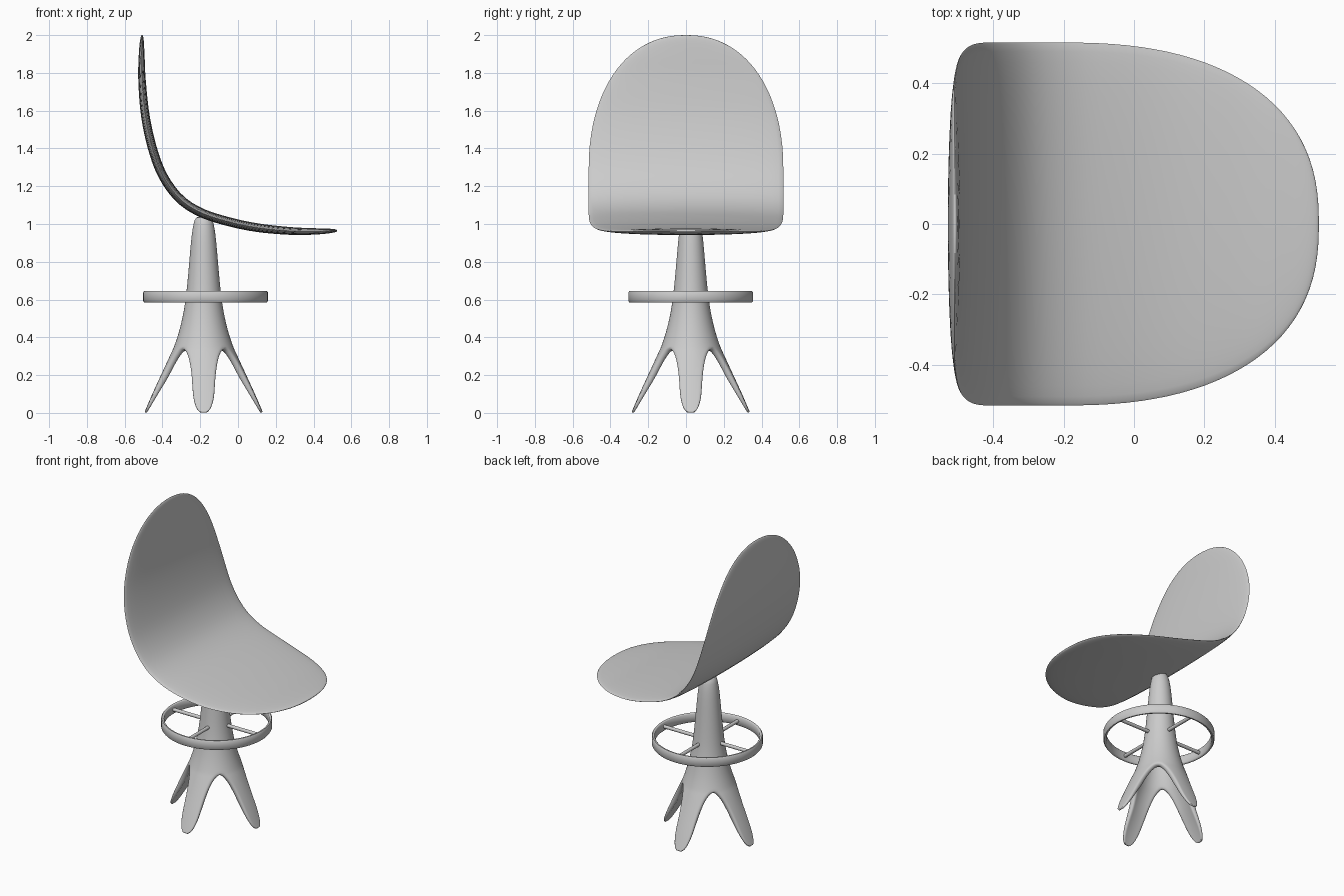
import bpy, bmesh, math
from mathutils import Vector, Matrix

if "Cube" in bpy.data.objects:
    bpy.data.objects.remove(bpy.data.objects["Cube"])

CX, CY = -0.182, 0.025          # pedestal axis


def finish(name, bm, angle=40):
    bmesh.ops.recalc_face_normals(bm, faces=bm.faces)
    me = bpy.data.meshes.new(name)
    bm.to_mesh(me)
    bm.free()
    ob = bpy.data.objects.new(name, me)
    bpy.context.collection.objects.link(ob)
    for o in bpy.context.selected_objects:
        o.select_set(False)
    ob.select_set(True)
    bpy.context.view_layer.objects.active = ob
    bpy.ops.object.shade_smooth_by_angle(angle=math.radians(angle))
    return ob


def spline(pts, n=24):
    """Smooth curve through the points."""
    p = [Vector(q) for q in pts]
    p = [2 * p[0] - p[1]] + p + [2 * p[-1] - p[-2]]
    out = []
    for a, b, c, d in zip(p, p[1:], p[2:], p[3:]):
        for i in range(n):
            t = i / n
            out.append(0.5 * (2 * b + (c - a) * t + (2 * a - 5 * b + 4 * c - d) * t * t
                              + (3 * b - a - 3 * c + d) * t ** 3))
    return out + [p[-2]]


def interp(table, z):
    for (a, va), (b, vb) in zip(table, table[1:]):
        if z <= b:
            return va + (vb - va) * (z - a) / (b - a)
    return table[-1][1]


# Seat: lens-shaped sections swept along the bent side profile
path = spline([(0.525, 0.965), (0.42, 0.961), (0.28, 0.963), (0.1, 0.981), (-0.06, 1.015),
               (-0.2, 1.062), (-0.31, 1.135), (-0.395, 1.25), (-0.45, 1.39),
               (-0.49, 1.57), (-0.508, 1.76), (-0.51, 1.9), (-0.508, 2.0)])
dist = [0.0]
for a, b in zip(path, path[1:]):
    dist.append(dist[-1] + (b - a).length)
L = dist[-1]


def at(s):
    for i in range(len(path) - 1):
        if s <= dist[i + 1]:
            return path[i].lerp(path[i + 1], (s - dist[i]) / (dist[i + 1] - dist[i]))
    return path[-1]


def round_end(d, length, e):
    k = max(0.0, 1 - d / length)
    return max(0.0, 1 - k ** e) ** (1 / e)


bm = bmesh.new()
N, M = 64, 40
rings = []
for i in range(1, N):
    s = L * (0.5 - 0.5 * math.cos(math.pi * i / N))
    c = at(s)
    t = (at(min(L, s + 0.01)) - at(max(0, s - 0.01))).normalized()
    w = round_end(s, 0.73, 2.4) * round_end(L - s, 0.72, 2.2)
    ring = []
    for j in range(M):
        f = 2 * math.pi * j / M
        y, h = 0.515 * w * math.cos(f), 0.024 * w ** 0.8 * math.sin(f)
        ring.append(bm.verts.new((c.x + t.y * h, y, c.y - t.x * h)))
    rings.append(ring)
for a, b in zip(rings, rings[1:]):
    for j in range(M):
        k = (j + 1) % M
        bm.faces.new((a[j], a[k], b[k], b[j]))
for end, ring in ((path[0], rings[0]), (path[-1], rings[-1])):
    v = bm.verts.new((end.x, 0, end.y))
    for j in range(M):
        bm.faces.new((v, ring[j], ring[(j + 1) % M]))
finish("seat", bm, 70)

# Pedestal: flared shell that splits into four rounded legs
radius = [tuple(p) for p in spline([(0, 0.315), (0.1, 0.272), (0.2, 0.226), (0.3, 0.18), (0.36, 0.154),
                                    (0.45, 0.125), (0.55, 0.103), (0.65, 0.09), (0.8, 0.076),
                                    (0.95, 0.063), (1.045, 0.043)], 6)]
half_width = [(0, 0.006), (0.006, 0.02), (0.02, 0.035), (0.05, 0.05), (0.1, 0.059), (0.2, 0.067),
              (0.26, 0.075), (0.3, 0.086), (0.325, 0.097), (0.338, 0.106)]
levels = [0.004, 0.01, 0.022, 0.04, 0.07, 0.1, 0.15, 0.2, 0.24, 0.275, 0.3, 0.32, 0.332, 0.343,
          0.36, 0.39, 0.43, 0.5, 0.58, 0.66, 0.76, 0.86, 0.95, 1.0, 1.045]
bm = bmesh.new()
U = 8
for leg in range(4):
    rows = []
    for z in levels:
        r = interp(radius, z)
        half = math.pi / 4
        if z < 0.34:
            half = min(half, math.asin(min(1, interp(half_width, z) / r)))
        rows.append([bm.verts.new((CX + r * math.cos(a), CY + r * math.sin(a), z))
                     for a in (leg * math.pi / 2 + half * (2 * u / U - 1) for u in range(U + 1))])
    for a, b in zip(rows, rows[1:]):
        for u in range(U):
            bm.faces.new((a[u], a[u + 1], b[u + 1], b[u]))
bmesh.ops.remove_doubles(bm, verts=bm.verts, dist=0.0005)
top = [e for e in bm.edges if all(v.co.z > 1.04 for v in e.verts)]
bmesh.ops.contextual_create(bm, geom=top)
base = finish("pedestal_legs", bm, 60)
group = base.vertex_groups.new(name="thickness")
for v in base.data.vertices:
    group.add([v.index], 0.35 + 0.65 * min(1, v.co.z / 0.2), 'REPLACE')
m = base.modifiers.new("wall", 'SOLIDIFY')
m.thickness, m.offset, m.vertex_group = 0.034, -1, "thickness"
m = base.modifiers.new("round", 'SUBSURF')
m.levels = m.render_levels = 1

# Footrest ring: flat band with rounded edges
bm = bmesh.new()
RX = -0.172
section = [(0.312, 0.59), (0.317, 0.585), (0.325, 0.585), (0.33, 0.592),
           (0.33, 0.638), (0.325, 0.645), (0.317, 0.645), (0.312, 0.64)]
S = 64
loops = [[bm.verts.new((RX + r * math.cos(2 * math.pi * i / S), CY + r * math.sin(2 * math.pi * i / S), z))
          for r, z in section] for i in range(S)]
for i in range(S):
    a, b = loops[i], loops[(i + 1) % S]
    for j in range(len(section)):
        k = (j + 1) % len(section)
        bm.faces.new((a[j], a[k], b[k], b[j]))
finish("footrest_ring", bm, 50)

# Footrest spokes
bm = bmesh.new()
for i in range(4):
    a = i * math.pi / 2
    mat = (Matrix.Translation((RX, CY, 0.615)) @ Matrix.Rotation(a, 4, 'Z')
           @ Matrix.Translation((0.19, 0, 0)) @ Matrix.Rotation(math.pi / 2, 4, 'Y'))
    bmesh.ops.create_cone(bm, cap_ends=True, segments=16, radius1=0.011, radius2=0.011,
                          depth=0.25, matrix=mat)
finish("footrest_spokes", bm)
